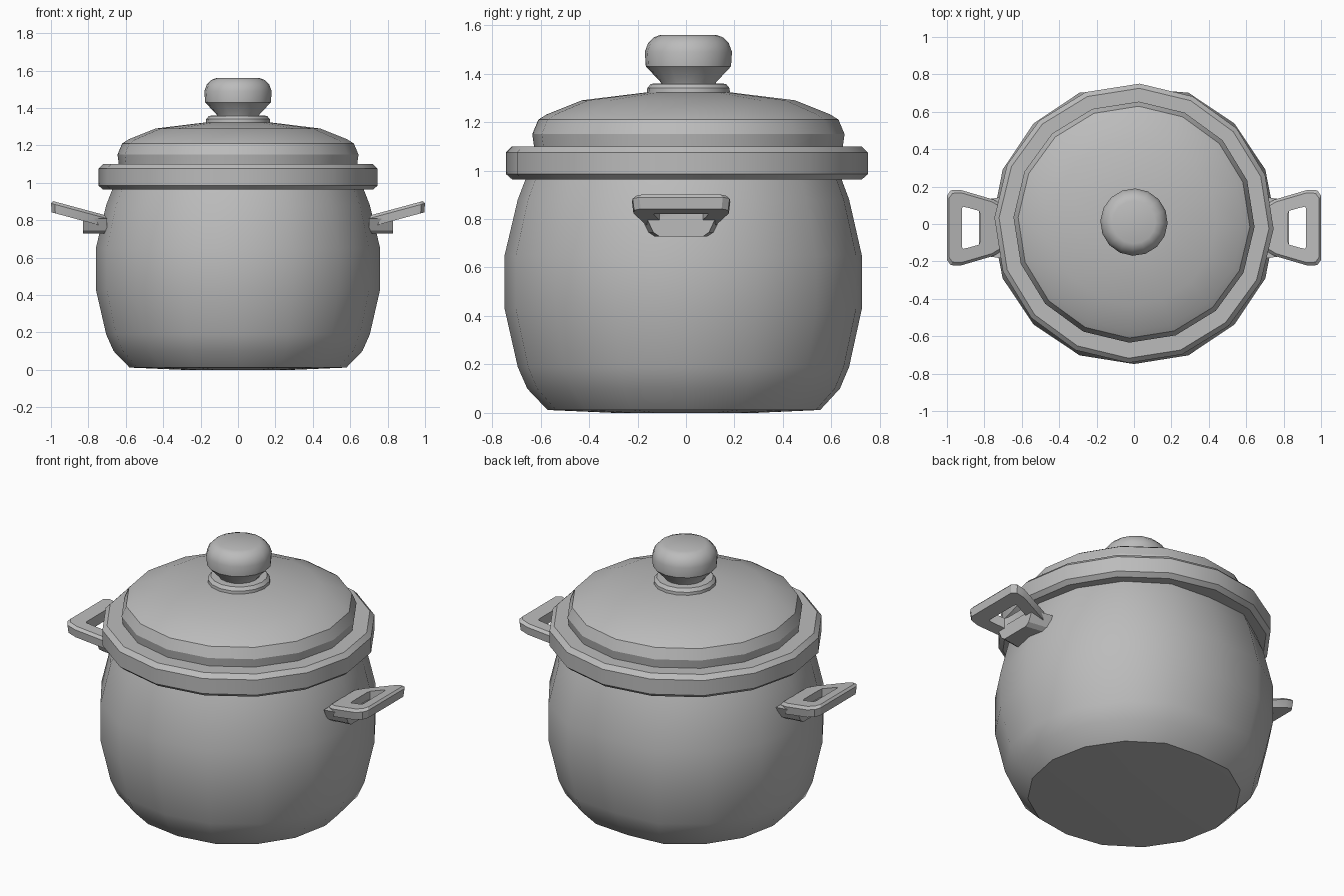
import bpy
import bmesh
from math import cos, sin, pi, radians

if "Cube" in bpy.data.objects:
    bpy.data.objects.remove(bpy.data.objects["Cube"], do_unlink=True)

SIDES = 16

metal = bpy.data.materials.new("grey metal")
metal.use_nodes = True
grey = (0.5, 0.5, 0.5, 1)
metal.diffuse_color = grey
metal.node_tree.nodes["Principled BSDF"].inputs["Base Color"].default_value = grey


def finish(name, bm):
    bmesh.ops.recalc_face_normals(bm, faces=bm.faces)
    mesh = bpy.data.meshes.new(name)
    bm.to_mesh(mesh)
    bm.free()
    mesh.materials.append(metal)
    obj = bpy.data.objects.new(name, mesh)
    bpy.context.collection.objects.link(obj)
    bpy.ops.object.select_all(action='DESELECT')
    obj.select_set(True)
    bpy.context.view_layer.objects.active = obj
    bpy.ops.object.shade_smooth_by_angle(angle=radians(30))
    return obj


def bridge(bm, a, b):
    n = len(a)
    for i in range(n):
        j = (i + 1) % n
        bm.faces.new((a[i], a[j], b[j], b[i]))


def turned(name, profile, turn=0.0, y=0.0, closed=False, squash=None):
    """Turn a (radius, height) profile around z; closed makes a hoop, otherwise capped."""
    bm = bmesh.new()
    rings = []
    for r, z in profile:
        ring = []
        for i in range(SIDES):
            a = 2 * pi * i / SIDES + turn
            k = r * (squash.get(i, 1) if squash else 1)
            ring.append(bm.verts.new((k * cos(a), k * sin(a) + y, z)))
        rings.append(ring)
    for a, b in zip(rings, rings[1:]):
        bridge(bm, a, b)
    if closed:
        bridge(bm, rings[-1], rings[0])
    else:
        bm.faces.new(rings[0])
        bm.faces.new(rings[-1])
    return finish(name, bm)


# Round-bellied pot, slightly flattened at back and front
turned("pot_body", [(0.3, 0), (0.58, 0.012), (0.665, 0.1), (0.705, 0.19), (0.76, 0.43),
                    (0.76, 0.65), (0.705, 0.88), (0.67, 0.97)],
       squash={SIDES // 4: 0.955, 3 * SIDES // 4: 0.985})

# Bevelled rim hoop
TURN = radians(-2.3)
turned("rim", [(0.6, 0.963), (0.722, 0.963), (0.747, 0.985), (0.747, 1.075),
               (0.722, 1.1), (0.6, 1.1)], TURN, 0.004, closed=True)

# Domed lid
turned("lid", [(0.635, 1.08), (0.645, 1.15), (0.62, 1.21), (0.585, 1.232),
               (0.44, 1.29), (0.17, 1.323)], TURN, 0.01)

# Collar and knob
turned("knob_collar", [(0.172, 1.31), (0.17, 1.34), (0.155, 1.358), (0.1, 1.36)], TURN, 0.01)
turned("knob", [(0.11, 1.35), (0.115, 1.365), (0.176, 1.43), (0.18, 1.49), (0.167, 1.525),
                (0.142, 1.55), (0.115, 1.56)], TURN, 0.01)


# Side handles: tilted plate with an opening, carried on a tapered foot
MID = -0.02


def outline(half):
    return half + [(x, -y) for x, y in reversed(half)]


def handle(side, sign):
    outer = outline([(0.70, 0.12), (0.75, 0.15), (0.93, 0.203), (0.98, 0.2), (1.0, 0.172)])
    inner = outline([(0.822, 0.07), (0.828, 0.09), (0.88, 0.105), (0.915, 0.113), (0.92, 0.1)])
    bm = bmesh.new()

    def ring(points, drop, shrink=1.0):
        made = []
        for x, y in points:
            px = 0.86 + (x - 0.86) * shrink
            z = 0.84 + 0.27 * (px - 0.76) - drop
            made.append(bm.verts.new((sign * px, MID + y * shrink, z)))
        return made

    rings = [ring(inner, 0.0), ring(outer, 0.0, 0.92), ring(outer, 0.015),
             ring(outer, 0.062, 0.97), ring(inner, 0.062)]
    for i, a in enumerate(rings):
        bridge(bm, a, rings[(i + 1) % len(rings)])
    finish(side + "_handle", bm)

    bm = bmesh.new()
    levels = []
    for half, front, back, z in ((0.11, 0.70, 0.828, 0.728), (0.135, 0.70, 0.828, 0.745),
                                 (0.165, 0.70, 0.828, 0.81)):
        levels.append([bm.verts.new((sign * x, MID + y, z)) for x, y in
                       ((front, -half), (back, -half + 0.02), (back, half - 0.02), (front, half))])
    for a, b in zip(levels, levels[1:]):
        bridge(bm, a, b)
    bm.faces.new(levels[0])
    bm.faces.new(levels[-1])
    finish(side + "_handle_foot", bm)


handle("left", 1)
handle("right", -1)
